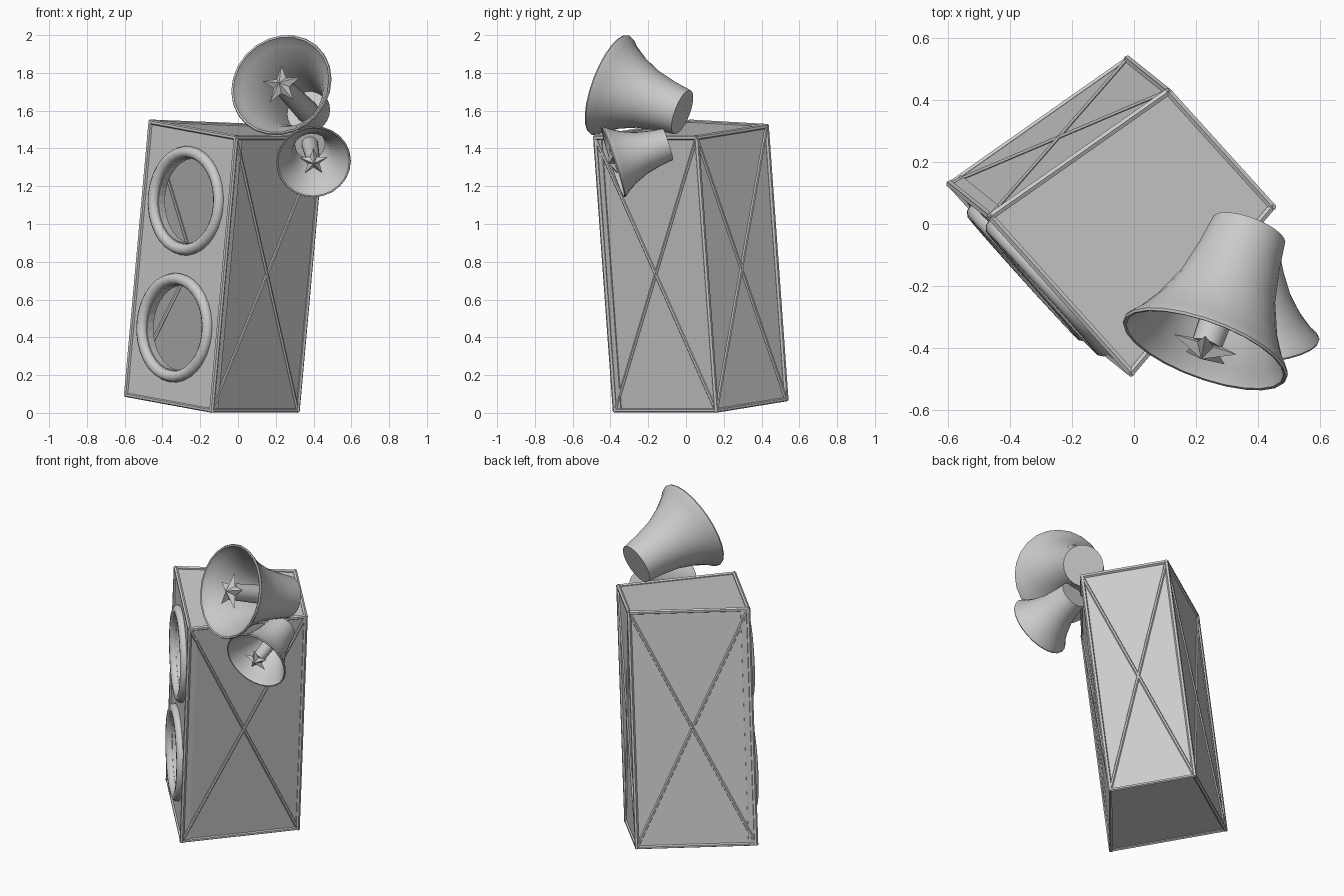
import bpy, bmesh, math
from mathutils import Vector, Matrix

if "Cube" in bpy.data.objects:
    bpy.data.objects.remove(bpy.data.objects["Cube"])


def finish(name, bm, smooth=False, recalc=True):
    if recalc:
        bmesh.ops.recalc_face_normals(bm, faces=bm.faces)
    me = bpy.data.meshes.new(name)
    bm.to_mesh(me)
    bm.free()
    ob = bpy.data.objects.new(name, me)
    bpy.context.collection.objects.link(ob)
    if smooth:
        bpy.context.view_layer.objects.active = ob
        ob.select_set(True)
        bpy.ops.object.shade_smooth_by_angle(angle=math.radians(40))
        ob.select_set(False)
    return ob


def frame(origin, z_axis, x_hint):
    z = z_axis.normalized()
    x = (x_hint - z * x_hint.dot(z)).normalized()
    y = z.cross(x)
    return Matrix.Translation(origin) @ Matrix((x, y, z)).transposed().to_4x4()


def bar(bm, a, b, r):
    d = b - a
    m = Matrix.Translation((a + b) / 2) @ d.to_track_quat('Z', 'Y').to_matrix().to_4x4()
    bmesh.ops.create_cone(bm, cap_ends=True, segments=6, radius1=r, radius2=r,
                          depth=d.length + r, matrix=m)


def lathe(bm, profile, segs, closed=False):
    rings = []
    for r, z in profile:
        rings.append([bm.verts.new((r * math.cos(2 * math.pi * i / segs),
                                    r * math.sin(2 * math.pi * i / segs), z))
                      for i in range(segs)])
    pairs = list(zip(rings, rings[1:]))
    if closed:
        pairs.append((rings[-1], rings[0]))
    for p, q in pairs:
        for i in range(segs):
            j = (i + 1) % segs
            bm.faces.new((p[i], p[j], q[j], q[i]))
    if not closed:
        bm.faces.new(rings[0])
        bm.faces.new(rings[-1])


# Cabinet corners: front, right, back, left (the cabinet leans slightly)
bottom = [Vector(v) for v in ((-.14, -.375, .012), (.315, .16, .012),
                              (-.02, .53, .072), (-.592, .128, .095))]
lean = Vector((.13, -.104, 1.445))
top = [v + lean for v in bottom]
F, R, B, L = range(4)

# Cabinet walls, open on the driver side
bm = bmesh.new()
vb = [bm.verts.new(v) for v in bottom]
vt = [bm.verts.new(v) for v in top]
bm.faces.new(vb[::-1])
bm.faces.new(vt)
for i, j in ((F, R), (R, B), (B, L)):
    bm.faces.new((vb[i], vb[j], vt[j], vt[i]))
finish("cabinet_walls", bm)

# Front panel with two round holes
across = bottom[F] - bottom[L]
normal = across.cross(lean).normalized()
centres = [bottom[L] + across * .5 + lean * t for t in (.275, .74)]
bm = bmesh.new()
loops = [[bottom[L], bottom[F], top[F], top[L]]]
for c in centres:
    m = frame(c, normal, across)
    loops.append([m @ Vector((.225 * math.cos(a), .225 * math.sin(a), 0))
                  for a in (2 * math.pi * k / 32 for k in range(32))])
for pts in loops:
    vs = [bm.verts.new(p) for p in pts]
    for i in range(len(vs)):
        bm.edges.new((vs[i - 1], vs[i]))
bmesh.ops.triangle_fill(bm, edges=bm.edges[:], use_beauty=True, normal=normal)
for f in bm.faces:
    f.normal_update()
    if f.normal.dot(normal) < 0:
        f.normal_flip()
panel = finish("front_panel", bm, recalc=False)
mod = panel.modifiers.new("thickness", 'SOLIDIFY')
mod.thickness = .045
mod.offset = -1

# Rounded rings around the holes
for name, c in zip(("lower_ring", "upper_ring"), centres):
    bm = bmesh.new()
    lathe(bm, [(.259 + .031 * math.cos(a), .031 * math.sin(a))
               for a in (2 * math.pi * k / 10 for k in range(10))], 32, closed=True)
    bm.transform(frame(c + normal * .006, normal, across))
    finish(name, bm, True)

# Edge trim and cross braces
bm = bmesh.new()
for i in range(4):
    j = (i + 1) % 4
    bar(bm, bottom[i], top[i], .013)
    bar(bm, bottom[i], bottom[j], .011)
    bar(bm, top[i], top[j], .013)
finish("edge_trim", bm)
bm = bmesh.new()
for i, j in ((F, R), (R, B), (B, L)):
    bar(bm, bottom[i], top[j], .010)
    bar(bm, bottom[j], top[i], .010)
finish("cross_braces", bm)

# Horn profile: outside from throat to mouth, lip, then inside back to throat
HORN = [(.124, .43), (.138, .33), (.162, .22), (.205, .115), (.25, .04),
        (.275, .012), (.281, 0), (.277, -.008), (.268, -.006), (.26, .012),
        (.238, .042), (.193, .118), (.15, .222), (.126, .332), (.113, .42)]


def horn(name, mouth, throat, scale):
    m = frame(mouth, throat - mouth, Vector((1, 0, 0))) @ Matrix.Scale(scale, 4)
    bm = bmesh.new()
    lathe(bm, HORN, 24)
    bm.transform(m)
    finish(name + "_bell", bm, True)
    # Central stem
    bm = bmesh.new()
    lathe(bm, [(.05, .01), (.062, .425)], 16)
    bm.transform(m)
    finish(name + "_stem", bm, True)
    # Faceted star on the stem
    bm = bmesh.new()
    rim = []
    for k in range(10):
        a = -math.pi / 2 + k * math.pi / 5
        r = .112 if k % 2 == 0 else .046
        rim.append(bm.verts.new((r * math.cos(a), r * math.sin(a), 0)))
    for z in (-.04, .03):
        tip = bm.verts.new((0, 0, z))
        for k in range(10):
            bm.faces.new((rim[k - 1], rim[k], tip))
    bm.transform(m)
    finish(name + "_star", bm)


horn("large_horn", Vector((.23, -.40, 1.735)), Vector((.37, -.02, 1.592)), 1)
horn("small_horn", Vector((.40, -.383, 1.33)), Vector((.38, -.085, 1.426)), .705)
